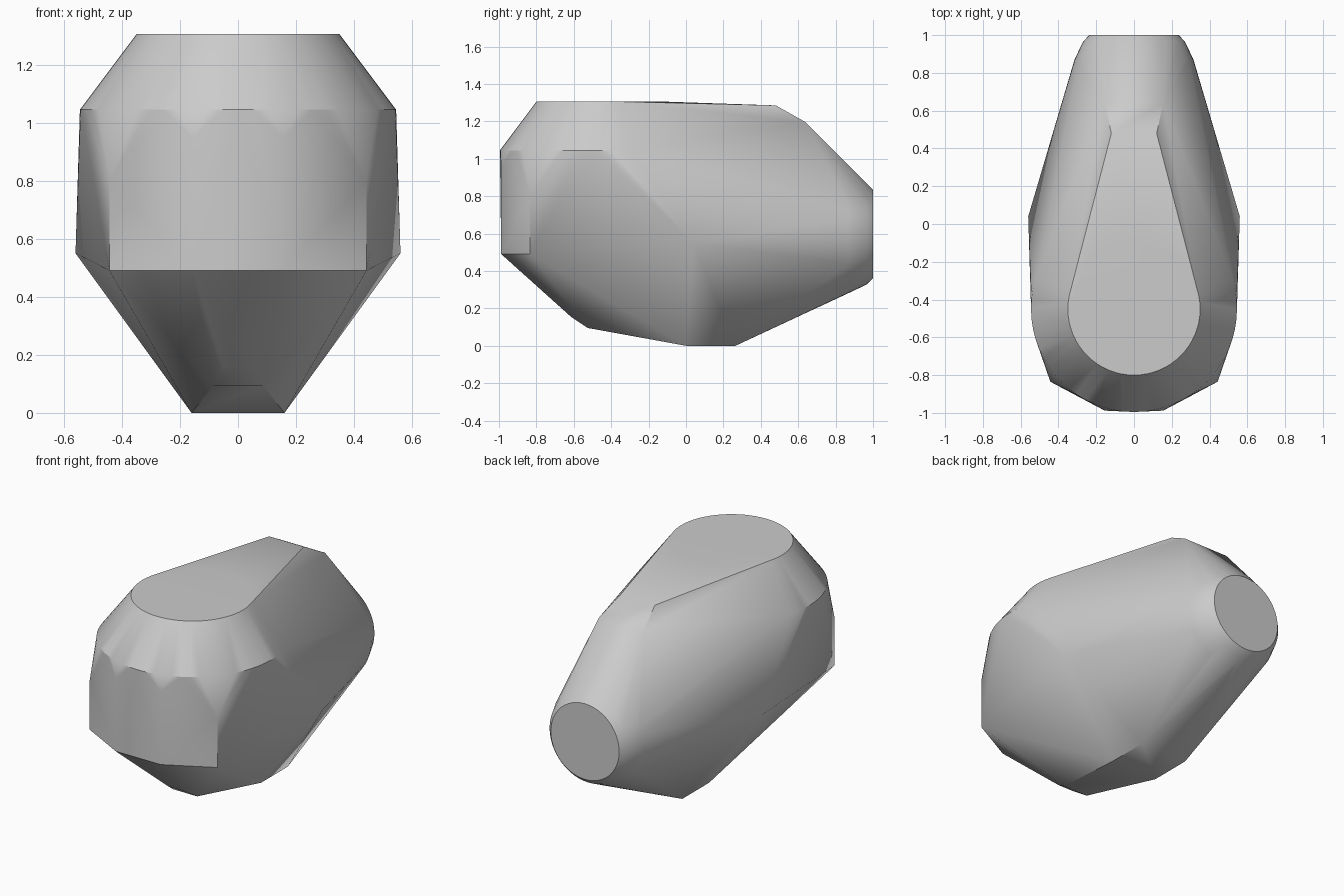
import bpy
import bmesh
from math import cos, sin, tau, radians

cube = bpy.data.objects.get("Cube")
if cube:
    bpy.data.objects.remove(cube)


def ring(radius, centre, axis, count=64):
    """Circle of points around the z axis or the y axis."""
    cx, cy, cz = centre
    points = []
    for i in range(count):
        u, v = radius * cos(tau * i / count), radius * sin(tau * i / count)
        points.append((cx + u, cy + v, cz) if axis == "z" else (cx + u, cy, cz + v))
    return points


def mirrored(points):
    return [(side * x, y, z) for x, y, z in points for side in (-1, 1)]


# round top cap and the wider rim below it
points = ring(0.35, (0, -0.45, 1.305), "z") + ring(0.545, (0, -0.45, 1.045), "z")

# rounded rear end, closed by a flat disc
for radius, y in ((0.237, 1.0), (0.27, 0.965), (0.315, 0.87)):
    points += ring(radius, (0, y, 0.597), "y", 48)

# rear corners of the top and the slope behind it
points += mirrored([(0.12, 0.48, 1.285), (0.155, 0.64, 1.195)])

# upright front facets
points += mirrored([(0.155, -0.988, 0.49), (0.155, -0.988, 0.95),
                    (0.443, -0.835, 0.49), (0.443, -0.835, 0.8)])

# widest side corners, flat base and front keel
points += mirrored([(0.56, 0.04, 0.55), (0.16, 0, 0), (0.16, 0.265, 0),
                    (0.085, -0.525, 0.095), (0.05, -0.615, 0.155)])

# wrap all sections in one faceted shell
bm = bmesh.new()
for p in points:
    bm.verts.new(p)
hull = bmesh.ops.convex_hull(bm, input=bm.verts[:])
spare = {g for g in hull["geom_interior"] + hull["geom_unused"]
         if isinstance(g, bmesh.types.BMVert)}
bmesh.ops.delete(bm, geom=list(spare), context="VERTS")
bmesh.ops.dissolve_limit(bm, angle_limit=radians(0.5), verts=bm.verts[:], edges=bm.edges[:])
bmesh.ops.recalc_face_normals(bm, faces=bm.faces[:])
mesh = bpy.data.meshes.new("faceted_shell")
bm.to_mesh(mesh)
bm.free()

shell = bpy.data.objects.new("faceted_shell", mesh)
bpy.context.collection.objects.link(shell)

# plain grey surface
grey = bpy.data.materials.new("plain_grey")
grey.use_nodes = True
colour = (0.6, 0.6, 0.6, 1)
grey.diffuse_color = colour
grey.node_tree.nodes["Principled BSDF"].inputs["Base Color"].default_value = colour
mesh.materials.append(grey)

bpy.ops.object.select_all(action="DESELECT")
shell.select_set(True)
bpy.context.view_layer.objects.active = shell
bpy.ops.object.shade_smooth_by_angle(angle=radians(30))
